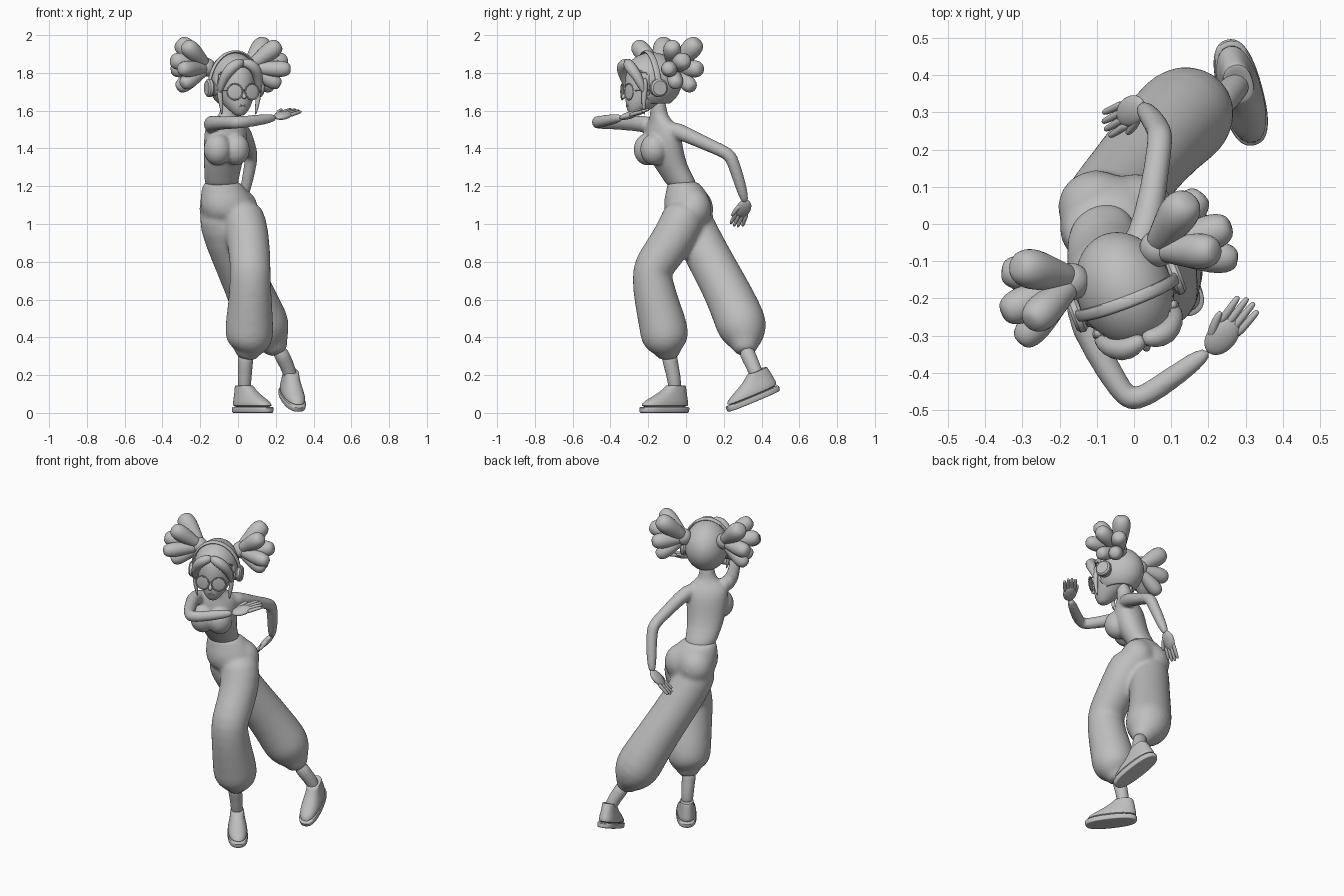
import bpy, bmesh, math
from mathutils import Vector, Matrix

if "Cube" in bpy.data.objects:
    bpy.data.objects.remove(bpy.data.objects["Cube"])

clay = bpy.data.materials.new("clay_grey")
clay.use_nodes = True
clay.diffuse_color = (0.52, 0.52, 0.52, 1)
clay.node_tree.nodes["Principled BSDF"].inputs["Base Color"].default_value = (0.52, 0.52, 0.52, 1)
made = []


def finish(name, bm, matrix=Matrix()):
    bmesh.ops.recalc_face_normals(bm, faces=bm.faces)
    me = bpy.data.meshes.new(name)
    bm.to_mesh(me)
    bm.free()
    me.transform(matrix)
    me.materials.append(clay)
    ob = bpy.data.objects.new(name, me)
    bpy.context.collection.objects.link(ob)
    made.append(ob)
    return ob


def select(obs):
    bpy.ops.object.select_all(action='DESELECT')
    for ob in obs:
        ob.select_set(True)
    bpy.context.view_layer.objects.active = obs[0]


def loft(name, rings, matrix=Matrix()):
    """Skin closed rings of points, cap both ends and round off."""
    bm = bmesh.new()
    loops = [[bm.verts.new(p) for p in ring] for ring in rings]
    n = len(loops[0])
    for a, b in zip(loops, loops[1:]):
        for i in range(n):
            bm.faces.new((a[i], a[(i + 1) % n], b[(i + 1) % n], b[i]))
    bm.faces.new(loops[0])
    bm.faces.new(loops[-1])
    ob = finish(name, bm, matrix)
    ob.modifiers.new("subdivision", 'SUBSURF').levels = 1
    select([ob])
    bpy.ops.object.convert(target='MESH')
    return ob


def tube(name, pts, matrix=Matrix(), sides=16):
    """Round limb through (x, y, z, radius) points."""
    pos = [Vector(p[:3]) for p in pts]
    rings, u = [], None
    for i, p in enumerate(pts):
        t = (pos[min(i + 1, len(pos) - 1)] - pos[max(i - 1, 0)]).normalized()
        u = t.orthogonal() if u is None else u - t * u.dot(t)
        u.normalize()
        v = t.cross(u)
        r = p[3] * 1.025
        rings.append([pos[i] + r * (u * math.cos(a) + v * math.sin(a))
                      for a in (k * math.tau / sides for k in range(sides))])
    return loft(name, rings, matrix)


def stack(name, rows, yaw=0, matrix=Matrix(), power=2, sides=24):
    """Horizontal ovals given as (z, x, y, half width, half depth)."""
    rot = Matrix.Rotation(math.radians(yaw), 3, 'Z')
    ex = lambda c: math.copysign(abs(c) ** (2 / power), c)
    rings = [[Vector((x, y, z)) + rot @ Vector((w * ex(math.cos(a)), d * ex(math.sin(a)), 0))
              for a in (k * math.tau / sides for k in range(sides))]
             for z, x, y, w, d in rows]
    return loft(name, rings, matrix)


def ball(name, centre, radii, matrix=Matrix()):
    bm = bmesh.new()
    bmesh.ops.create_uvsphere(bm, u_segments=28, v_segments=18, radius=1)
    return finish(name, bm, matrix @ Matrix.Translation(centre) @ Matrix.Diagonal((*radii, 1)))


def lobe(name, root, tip, r, matrix):
    root, tip = Vector(root), Vector(tip)
    shape = ((0, .55), (.3, .72), (.6, .97), (.8, 1), (.94, .78), (1, .4))
    return tube(name, [(*root.lerp(tip, t), r * k) for t, k in shape], matrix, 12)


def fuse(name, obs, voxel, soften):
    """Merge overlapping parts into one soft surface."""
    select(obs)
    bpy.ops.object.join()
    ob = obs[0]
    for o in obs[1:]:
        made.remove(o)
    ob.name = name
    m = ob.modifiers.new("remesh", 'REMESH')
    m.mode, m.voxel_size = 'VOXEL', voxel
    s = ob.modifiers.new("smooth", 'SMOOTH')
    s.factor, s.iterations = 0.5, soften
    select([ob])
    bpy.ops.object.convert(target='MESH')


# Trousers: hips, seat and two crossed, gathered legs
hips = stack("hips", [(1.0, -.05, .01, .12, .1), (1.08, -.055, .005, .15, .125), (1.14, -.06, .005, .145, .118),
                      (1.19, -.077, -.002, .118, .095), (1.235, -.088, -.025, .098, .08)], 20)
seat = [ball("seat", (.005, .04, 1.08), (.1, .095, .11)), ball("seat", (-.1, .045, 1.08), (.105, .1, .11))]
front_leg = tube("front_leg", [(.0, .0, 1.1, .11), (.04, -.02, 1.0, .118), (.06, -.1, .87, .11),
                               (.065, -.178, .77, .108), (.065, -.18, .72, .108), (.065, -.16, .6, .114),
                               (.06, -.125, .48, .126), (.06, -.108, .39, .13), (.055, -.1, .34, .095),
                               (.048, -.095, .322, .062), (.04, -.09, .28, .058)])
back_leg = tube("back_leg", [(-.11, .0, 1.1, .1), (-.09, .03, 1.0, .118), (-.03, .105, .85, .118),
                             (.05, .205, .67, .122), (.11, .27, .53, .132), (.145, .3, .45, .136),
                             (.18, .312, .385, .102), (.2, .312, .352, .065), (.22, .315, .31, .056)])
fuse("trousers", [hips, front_leg, back_leg] + seat, .012, 12)

# Upper body with bent arms
torso = stack("torso", [(1.18, -.085, -.01, .09, .078), (1.24, -.088, -.037, .096, .08), (1.31, -.08, -.085, .106, .084),
                        (1.4, -.068, -.115, .12, .092), (1.48, -.065, -.122, .125, .085),
                        (1.53, -.065, -.13, .115, .063), (1.56, -.055, -.14, .062, .052),
                        (1.59, -.05, -.145, .044, .043), (1.68, -.04, -.15, .044, .043)], 30)
bust = [ball("bust", c, (.074, .074, .085)) for c in ((-.012, -.168, 1.395), (-.108, -.203, 1.395))]
left_arm = tube("left_arm", [(-.02, -.1, 1.495, .046), (.025, -.05, 1.5, .045), (.05, .08, 1.435, .036),
                             (.068, .2, 1.385, .034), (.07, .235, 1.36, .035), (.068, .25, 1.325, .033),
                             (.048, .285, 1.22, .031), (.018, .318, 1.1, .023)])
right_arm = tube("right_arm", [(-.11, -.16, 1.51, .045), (-.16, -.215, 1.533, .046), (-.095, -.35, 1.535, .036),
                               (-.035, -.448, 1.537, .033), (-.01, -.474, 1.538, .034), (.03, -.464, 1.54, .032),
                               (.11, -.408, 1.55, .03), (.21, -.335, 1.565, .023)])
fuse("upper_body", [torso, left_arm, right_arm] + bust, .008, 8)


# Hands: flat palm, four fingers and a thumb
def hand(side, wrist, along, normal, thumb):
    d = Vector(along).normalized()
    s = d.cross(Vector(normal)).normalized()
    m = Matrix((s, d, s.cross(d))).transposed().to_4x4()
    m.translation = wrist
    ball(side + "_palm", (0, .045, 0), (.04, .06, .019), m)
    for i in range(4):
        k = i - 1.5
        end = .178 - .012 * abs(k)
        tube(side + "_finger", [(k * .019, .065, 0, .012), (k * .02, .11, .002, .0115),
                                (k * .022, end - .008, 0, .0095), (k * .022, end, 0, .005)], m, 8)
    tube(side + "_thumb", [(thumb * .02, .02, 0, .014), (thumb * .038, .055, .006, .013),
                           (thumb * .046, .09, .01, .01), (thumb * .047, .1, .01, .005)], m, 8)


hand("left", (.018, .318, 1.115), (-.1, -.055, -.13), (.8, .1, -.6), 1)
hand("right", (.21, -.335, 1.565), (.12, .15, .045), (0, -.35, 1), -1)


# Shoes and ankles
def shoe(side, place, yaw, pitch):
    m = Matrix.Translation(place) @ Matrix.Rotation(math.radians(yaw), 4, 'Z') @ Matrix.Rotation(math.radians(pitch), 4, 'X')
    stack(side + "_sole", [(0, 0, 0, .052, .146), (0, 0, 0, .057, .152), (.008, 0, 0, .06, .156),
                           (.028, 0, 0, .06, .157), (.033, 0, 0, .058, .155)], 0, m, 2.5)
    stack(side + "_shoe", [(.025, 0, 0, .058, .154), (.05, 0, .004, .058, .147), (.075, 0, .025, .052, .122),
                           (.1, 0, .05, .045, .093), (.125, 0, .068, .041, .07), (.148, 0, .077, .04, .056),
                           (.143, 0, .077, .033, .045)], 0, m, 2.3)


shoe("front", (.078, -.115, 0), 37, 0)
shoe("back", (.285, .36, .061), 15, 22)
tube("front_ankle", [(.033, -.055, .1, .035), (.035, -.065, .2, .036), (.04, -.085, .27, .04), (.04, -.09, .33, .042)])
tube("back_ankle", [(.285, .39, .14, .034), (.275, .37, .22, .036), (.24, .335, .29, .04), (.215, .315, .34, .042)])

# Head, in its own turned frame with the face towards -y
head = Matrix.Translation((-.025, -.18, 1.75)) @ Matrix.Rotation(math.radians(21), 4, 'Z')
stack("face", [(-.178, 0, -.095, .018, .018), (-.165, 0, -.09, .036, .04), (-.13, 0, -.07, .066, .075),
               (-.09, 0, -.04, .09, .105), (-.04, 0, -.02, .107, .128), (.03, 0, -.005, .115, .145),
               (.09, 0, 0, .1, .125), (.13, 0, 0, .06, .08)], 0, head)
lobe("nose", (0, -.13, -.045), (0, -.17, -.085), .012, head)
for z in (-.118, -.127):
    ball("lip", (0, -.136, z), (.02, .008, .006), head)

# Hair cap with an open hairline around the face
bm = bmesh.new()
bmesh.ops.create_uvsphere(bm, u_segments=64, v_segments=40, radius=1)
bmesh.ops.scale(bm, vec=(.128, .162, .15), verts=bm.verts)
bmesh.ops.translate(bm, vec=(0, 0, .008), verts=bm.verts)
centres = [(f, f.calc_center_median()) for f in bm.faces]
bmesh.ops.delete(bm, geom=[f for f, c in centres if (c.y < -.06 and c.z < .085 - 3 * c.x ** 2) or c.z < -.11],
                 context='FACES')
hair = finish("hair_cap", bm, head)
hair.modifiers.new("thickness", 'SOLIDIFY').thickness = .012

# Mirrored hair pieces, headphones and glasses
puffs = ((.25, .17, .22, .056), (.27, .01, .205, .05), (.33, .06, .12, .05), (.29, .17, .07, .048),
         (.315, -.03, .07, .045), (.27, .13, -.035, .044), (.28, .03, -.015, .043))
for s in (-1, 1):
    ball("puff_root", (s * .125, .075, .08), (.05, .05, .05), head)
    for x, y, z, r in puffs:
        lobe("hair_puff", (s * .11, .075, .075), (s * x, y, z), r, head)
    tube("fringe", [(s * -.005, -.135, .108, .018), (s * .03, -.148, .1, .028), (s * .065, -.148, .08, .032),
                    (s * .095, -.122, .035, .028), (s * .108, -.098, -.02, .02), (s * .11, -.09, -.06, .006)], head, 12)
    tube("side_lock", [(s * .105, -.08, .03, .018), (s * .112, -.085, -.06, .016), (s * .102, -.088, -.12, .012),
                       (s * .095, -.08, -.175, .004)], head, 8)
    for name, x, r in (("ear_pad", .118, .044), ("ear_cup", .143, .05)):
        bm = bmesh.new()
        bmesh.ops.create_cone(bm, cap_ends=True, segments=32, radius1=r, radius2=r * .92, depth=.03)
        cup = finish(name, bm, head @ Matrix.Translation((s * x, -.015, -.03)) @ Matrix.Rotation(s * math.pi / 2, 4, 'Y'))
        cup.modifiers.new("bevel", 'BEVEL').width = .008
    eye = head @ Matrix.Translation((s * .049, -.15, -.05)) @ Matrix.Rotation(s * .2, 4, 'Z')
    ball("lens", (0, 0, 0), (.04, .004, .04), eye)
    rim = [(.042 * math.cos(a), 0, .042 * math.sin(a), .004) for a in (k * math.tau / 28 for k in range(29))]
    tube("lens_rim", rim, eye, 8)
    tube("glasses_arm", [(s * .088, -.141, -.045, .004), (s * .112, -.09, -.042, .004), (s * .118, .0, -.04, .004)], head, 8)
tube("glasses_bridge", [(-.01, -.153, -.045, .004), (0, -.157, -.04, .004), (.01, -.153, -.045, .004)], head, 8)

# Headband arc over the crown
band = []
for k in range(25):
    a = math.pi * k / 24
    c, z = math.cos(a), math.sin(a)
    band.append([Vector((c * (.142 + dr), dy - .015 - .015 * z, -.02 + z * (.182 + dr)))
                 for dr, dy in ((-.008, -.018), (.006, -.018), (.009, 0), (.006, .018), (-.008, .018))])
loft("headband", band, head)

select(made)
bpy.ops.object.shade_smooth_by_angle(angle=math.radians(45))
